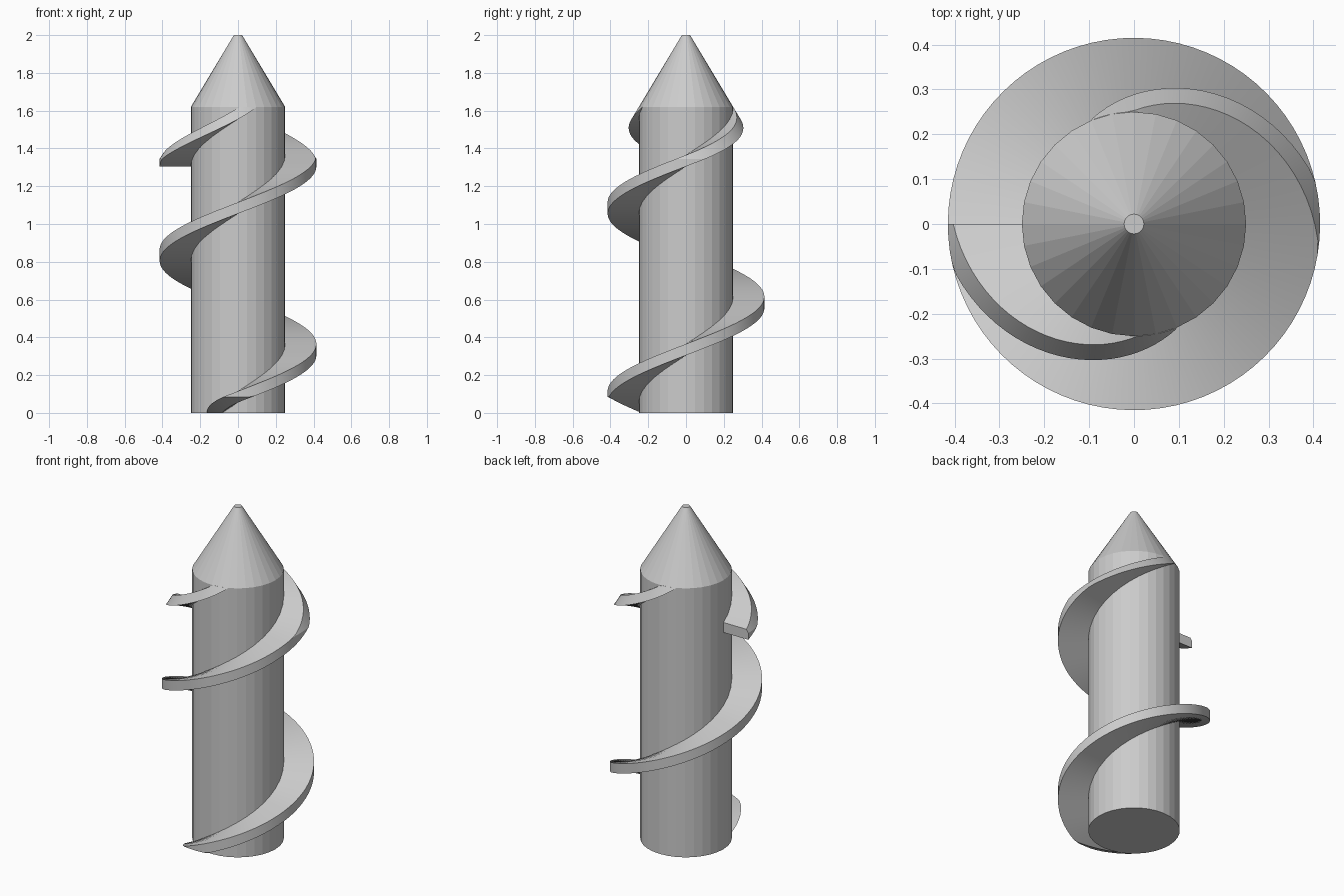
import bpy, bmesh
from math import cos, sin, radians

if "Cube" in bpy.data.objects:
    bpy.data.objects.remove(bpy.data.objects["Cube"])

CORE_R, BLADE_R, TIP_R = 0.25, 0.415, 0.022
SHOULDER, TOP = 1.62, 2.0
LOW, HIGH = 0.085, 1.345      # heights where the blade rim meets the chamfer cones
PITCH, THICK, INNER = 1.0, 0.06, 0.235


def finish(bm, name):
    bmesh.ops.remove_doubles(bm, verts=bm.verts, dist=0.0004)
    bmesh.ops.dissolve_degenerate(bm, edges=bm.edges, dist=0.0001)
    bmesh.ops.recalc_face_normals(bm, faces=bm.faces)
    mesh = bpy.data.meshes.new(name)
    bm.to_mesh(mesh)
    bm.free()
    obj = bpy.data.objects.new(name, mesh)
    bpy.context.collection.objects.link(obj)
    return obj


def skin(bm, rings, closed):
    n = len(rings[0])
    for a, b in zip(rings, rings[1:]):
        for i in range(n):
            j = (i + 1) % n
            bm.faces.new((a[i], a[j], b[j], b[i]))
    if closed:
        bm.faces.new(rings[0])
        bm.faces.new(rings[-1])


def clamp(v, lo, hi):
    return max(lo, min(hi, v))


def rim(z):
    # blade radius, limited by the lower chamfer and the extended tip cone
    lower = CORE_R + (BLADE_R - CORE_R) * z / LOW
    upper = CORE_R + (BLADE_R - CORE_R) * (SHOULDER - z) / (SHOULDER - HIGH)
    return min(BLADE_R, lower, upper)


def blade(name, start, end, z_at_zero, steps):
    bm = bmesh.new()
    rings = []
    for k in range(steps + 1):
        deg = start + (end - start) * k / steps
        z = z_at_zero + PITCH * deg / 360
        zb, zt = clamp(z, 0, SHOULDER), clamp(z + THICK, 0.001, SHOULDER)
        c1, c2 = clamp(LOW, zb, zt), clamp(HIGH, zb, zt)
        section = [(INNER, zb), (rim(zb), zb), (rim(c1), c1),
                   (rim(c2), c2), (rim(zt), zt), (INNER, zt)]
        a = radians(deg)
        rings.append([bm.verts.new((r * cos(a), r * sin(a), h)) for r, h in section])
    skin(bm, rings, True)
    obj = finish(bm, name)
    bpy.context.view_layer.objects.active = obj
    obj.select_set(True)
    bpy.ops.object.shade_smooth_by_angle(angle=radians(20))
    obj.select_set(False)


# Round shaft with a blunt conical point
bm = bmesh.new()
rings = []
for r, z in [(CORE_R, 0), (CORE_R, SHOULDER), (TIP_R, TOP)]:
    rings.append([bm.verts.new((r * cos(radians(i * 11.25)), r * sin(radians(i * 11.25)), z))
                  for i in range(32)])
skin(bm, rings, True)
finish(bm, "shaft")

# Long screw flight, chamfered at the foot and running out at the shoulder
blade("main_flight", -131, 472, 0.305, 134)

# Short second flight opposite the run-out, starting with a square end
blade("short_flight", 180, 292, 0.805, 28)
